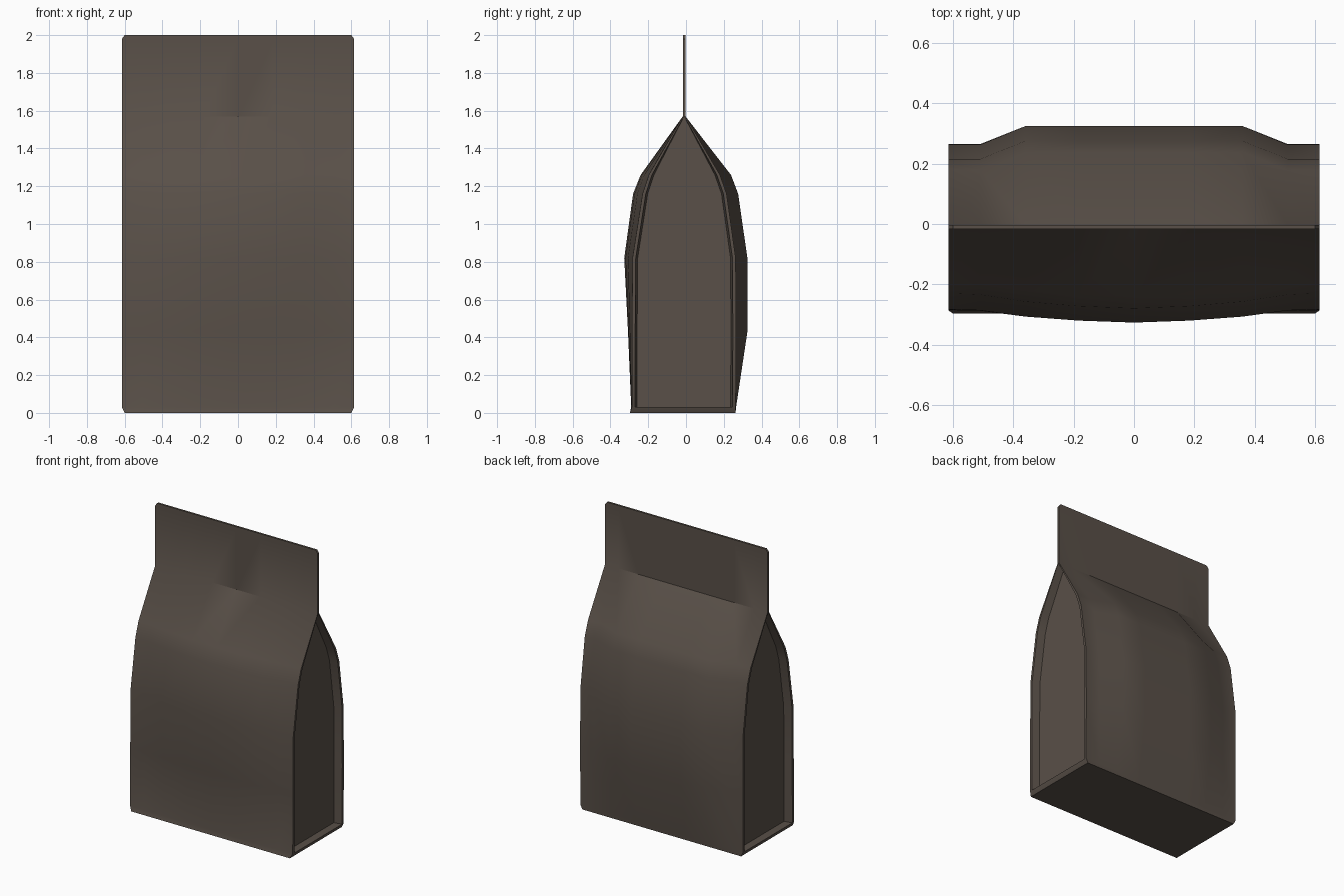
import bpy, bmesh, math

if "Cube" in bpy.data.objects:
    bpy.data.objects.remove(bpy.data.objects["Cube"])

W = 0.615           # half width
RECESS = 0.56       # x of the sunken side gusset
LIP = 0.017         # thickness of panel edges beside the gusset
XS = [-1, -0.83, -0.585, -0.3, 0, 0.3, 0.585, 0.83, 1]
FRONT_BULGE = [0, 0.08, 0.55, 0.85, 1, 0.85, 0.55, 0.08, 0]
BACK_BULGE = [0, 0, 1, 1, 1, 1, 1, 0, 0]

# z, half width, front edge y, front middle y, back edge y, back middle y
ROWS = [
    (0.00, 0.600, -0.297, -0.297, 0.262, 0.262),
    (0.03, W, -0.287, -0.290, 0.263, 0.265),
    (0.43, W, -0.286, -0.307, 0.265, 0.325),
    (0.82, W, -0.283, -0.327, 0.263, 0.325),
    (1.16, W, -0.230, -0.280, 0.215, 0.276),
    (1.26, W, -0.197, -0.240, 0.180, 0.238),
    (1.57, W, -0.017, -0.017, -0.003, -0.003),
    (1.98, W, -0.017, -0.017, -0.003, -0.003),
    (2.00, 0.600, -0.017, -0.017, -0.003, -0.003),
]
NECK = 6            # row where the bag closes into the flat top seal

bm = bmesh.new()


def sheet(edge, mid, bulge):
    return [[bm.verts.new((t * r[1], r[edge] + (r[mid] - r[edge]) * b, r[0]))
             for t, b in zip(XS, bulge)] for r in ROWS]


def strip(a, b):
    for i in range(len(a) - 1):
        bm.faces.new((a[i], a[i + 1], b[i + 1], b[i]))


# front and back panels, base and top edge
front = sheet(2, 3, FRONT_BULGE)
back = sheet(4, 5, BACK_BULGE)
for panel in (front, back):
    for lo, hi in zip(panel, panel[1:]):
        strip(lo, hi)
strip(front[0], back[0])
strip(front[-1], back[-1])

# sides: panel lips, sunken gusset and seal edge
for end, s in ((0, -1), (-1, 1)):
    f = [row[end] for row in front]
    b = [row[end] for row in back]
    strip(f[NECK:], b[NECK:])

    def inner(x, edge, sign):
        pts = []
        for r in ROWS[1:NECK + 1]:
            y = -0.01 if r[0] > 1.5 else r[edge] + sign * LIP
            pts.append(bm.verts.new((s * x, y, r[0])))
        return pts

    f_lip, b_lip = inner(W, 2, 1), inner(W, 4, -1)
    f_deep, b_deep = inner(RECESS, 2, 1.6), inner(RECESS, 4, -1.6)
    strip(f[1:NECK + 1], f_lip)
    strip(b[1:NECK + 1], b_lip)
    strip(f_lip, f_deep)
    strip(b_lip, b_deep)
    strip(f_deep, b_deep)
    bm.faces.new((f_lip[0], b_lip[0], b_deep[0], f_deep[0]))
    bm.faces.new((f[0], b[0], b_lip[0], f_lip[0]))
    bm.faces.new((f[0], f_lip[0], f[1]))
    bm.faces.new((b[0], b_lip[0], b[1]))

bmesh.ops.remove_doubles(bm, verts=bm.verts, dist=0.0005)
bmesh.ops.recalc_face_normals(bm, faces=bm.faces)
mesh = bpy.data.meshes.new("gusseted_bag")
bm.to_mesh(mesh)
bm.free()
bag = bpy.data.objects.new("gusseted_bag", mesh)
bpy.context.collection.objects.link(bag)

mat = bpy.data.materials.new("dark_brown_paper")
mat.diffuse_color = (0.10, 0.08, 0.065, 1)
mat.use_nodes = True
mat.node_tree.nodes["Principled BSDF"].inputs["Base Color"].default_value = mat.diffuse_color
mesh.materials.append(mat)

bpy.context.view_layer.objects.active = bag
bag.select_set(True)
bpy.ops.object.shade_smooth_by_angle(angle=math.radians(35))
